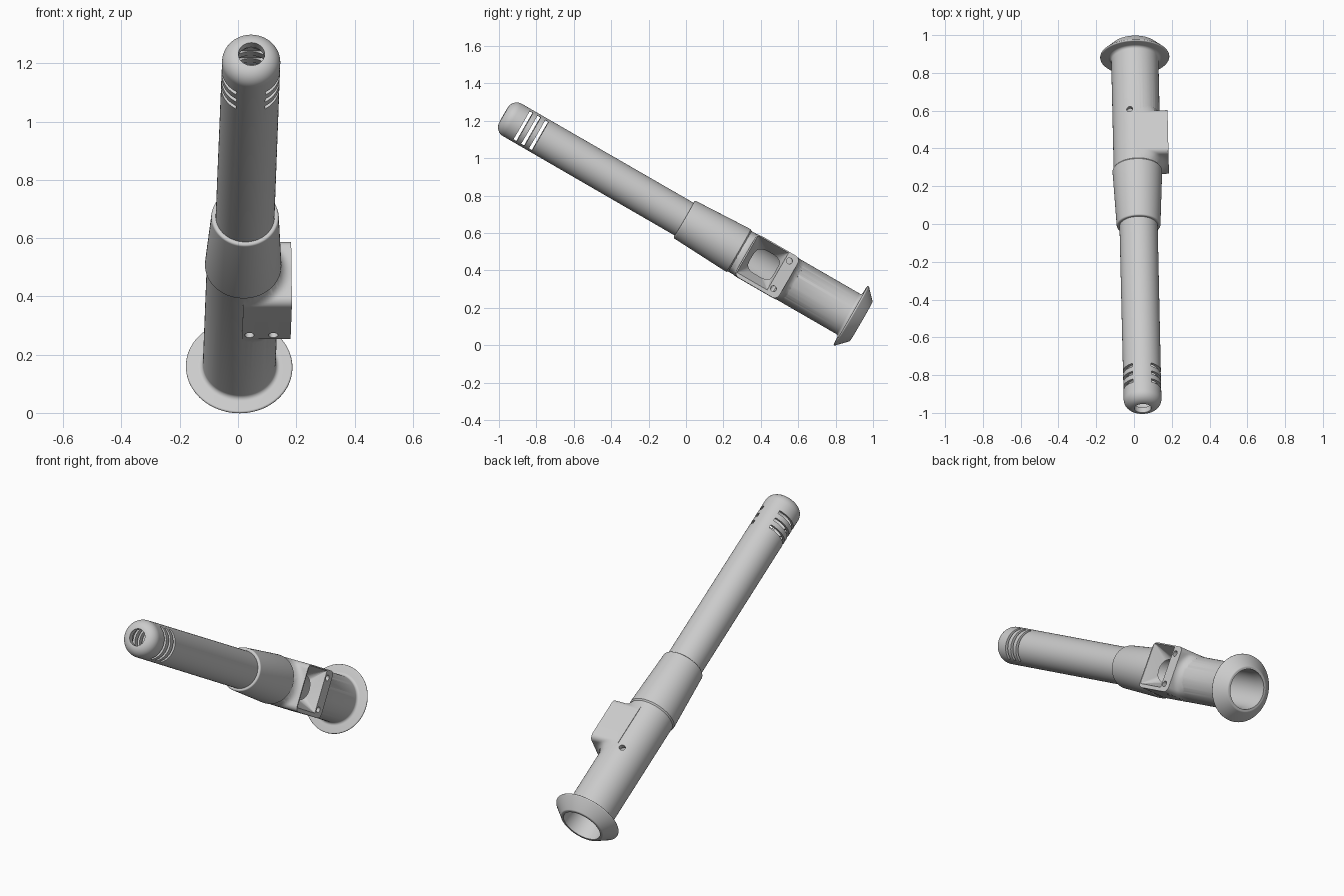
import bpy, bmesh, math
from mathutils import Matrix, Vector

cube = bpy.data.objects.get("Cube")
if cube:
    bpy.data.objects.remove(cube, do_unlink=True)

grey = bpy.data.materials.new("matte grey")
grey.use_nodes = True
grey.diffuse_color = (0.6, 0.6, 0.6, 1)
grey.node_tree.nodes["Principled BSDF"].inputs["Base Color"].default_value = (0.6, 0.6, 0.6, 1)

# Local frame: z runs along the tube towards the tip, x is the side port direction
PLACE = (Matrix.Translation((0.0175, 0.2895, 0.5014))
         @ Matrix.Rotation(0.0228, 4, 'Z') @ Matrix.Rotation(math.radians(60), 4, 'X'))
BODY_R = 0.125


def add_object(name, bm):
    bmesh.ops.recalc_face_normals(bm, faces=bm.faces)
    mesh = bpy.data.meshes.new(name)
    bm.to_mesh(mesh)
    bm.free()
    mesh.materials.append(grey)
    ob = bpy.data.objects.new(name, mesh)
    bpy.context.collection.objects.link(ob)
    return ob


def arc(r, z, rad, a0, a1, n=8):
    """Arc points (radius, height) for a lathe profile."""
    steps = [math.radians(a0 + (a1 - a0) * i / n) for i in range(n + 1)]
    return [(r + rad * math.cos(a), z + rad * math.sin(a)) for a in steps]


def lathe(name, profile, sides=96):
    """Capped solid of revolution about z."""
    bm = bmesh.new()
    rings = []
    for r, z in profile:
        angles = [math.tau * i / sides for i in range(sides)]
        rings.append([bm.verts.new((r * math.cos(a), r * math.sin(a), z)) for a in angles])
    for a, b in zip(rings, rings[1:]):
        for i in range(sides):
            j = (i + 1) % sides
            bm.faces.new((a[i], a[j], b[j], b[i]))
    bm.faces.new(rings[0])
    bm.faces.new(rings[-1])
    return add_object(name, bm)


def box(name, centre, size):
    bm = bmesh.new()
    bmesh.ops.create_cube(bm, size=1, matrix=Matrix.Translation(centre) @ Matrix.Diagonal((*size, 1)))
    return add_object(name, bm)


def drill(name, start, direction, depth, radius=0.016):
    """Cylinder going from start along direction."""
    d = Vector(direction)
    bm = bmesh.new()
    turn = d.to_track_quat('Z', 'Y').to_matrix().to_4x4()
    bmesh.ops.create_cone(bm, cap_ends=True, segments=24, radius1=radius, radius2=radius, depth=depth,
                          matrix=Matrix.Translation(Vector(start) + d * depth / 2) @ turn)
    return add_object(name, bm)


def combine(target, other, operation):
    mod = target.modifiers.new(operation.lower(), 'BOOLEAN')
    mod.operation, mod.object, mod.solver = operation, other, 'EXACT'
    bpy.context.view_layer.objects.active = target
    bpy.ops.object.modifier_apply(modifier=mod.name)
    bpy.data.objects.remove(other, do_unlink=True)


# Outer shell: flange, body, tapered sleeve, front tube, rounded tip
outer = [(0.108, -0.748)]
outer += arc(0.118, -0.738, 0.010, -90, -35, 4)
outer += arc(0.177, -0.687, 0.006, -40, 90, 6)
outer += arc(0.141, -0.665, 0.016, 270, 180, 6)
outer += [(BODY_R, 0.002), (0.131, 0.010), (0.131, 0.022)]
outer += arc(0.108, 0.338, 0.008, 0, 90, 4)
outer += [(0.101, 0.346)]
outer += arc(0.045, 1.406, 0.055, 0, 90, 12)
tube = lathe("hollow_tube_with_side_port", outer)


# Side port block with rounded corners, its ends blending into the round body
def port_block():
    zmid, hz, hp, rc, face, fil = -0.163, 0.133, 0.128, 0.03, 0.167, 0.045
    outline = []
    for k, (sy, sz) in enumerate(((1, 1), (-1, 1), (-1, -1), (1, -1))):
        for i in range(9):
            a = math.radians(90 * k + 90 * i / 8)
            outline.append((sy * (hp - rc) + rc * math.cos(a), sz * (hz - rc) + rc * math.sin(a)))
        # split the end edges so the blend can follow the body
        if k in (0, 2):
            outline += [(sy * (hp - rc) * (1 - i / 8), sz * hz) for i in range(1, 16)]
    bm = bmesh.new()
    rings = []
    for n in range(19):
        x = face * n / 18
        ring = []
        for y, z in outline:
            gap = x - math.sqrt(max(BODY_R ** 2 - y * y, 0))
            gap = min(max(gap, 0), fil)
            flare = fil - math.sqrt(fil ** 2 - (fil - gap) ** 2)
            weight = max(0, (abs(z) - (hz - rc)) / rc)
            ring.append(bm.verts.new((x, y, zmid + z + math.copysign(flare * weight, z))))
        rings.append(ring)
    m = len(outline)
    for a, b in zip(rings, rings[1:]):
        for i in range(m):
            bm.faces.new((a[i], a[(i + 1) % m], b[(i + 1) % m], b[i]))
    bm.faces.new(rings[0])
    bm.faces.new(rings[-1])
    return add_object("side_port", bm)


combine(tube, port_block(), 'UNION')

# Bore running the whole length, narrowing at the tip
bore = [(0.108, -0.80), (0.108, -0.72), (0.102, -0.68), (0.102, -0.02), (0.085, 0.05)]
bore += arc(0.045, 1.39, 0.04, 0, 90, 8) + [(0.045, 1.5)]
combine(tube, lathe("bore_cutter", bore), 'DIFFERENCE')


# Funnel from the rectangular port mouth down to a round hole
def funnel():
    bm = bmesh.new()
    for y in (-0.108, 0.122):
        for z in (-0.225, -0.037):
            bm.verts.new((0.168, y, z))
            bm.verts.new((0.2, y, z))
    for i in range(32):
        a = math.tau * i / 32
        for x in (0.085, 0.05):
            bm.verts.new((x, 0.006 + 0.058 * math.cos(a), -0.147 + 0.058 * math.sin(a)))
    bmesh.ops.convex_hull(bm, input=bm.verts)
    loose = [v for v in bm.verts if not v.link_faces]
    bmesh.ops.delete(bm, geom=loose, context='VERTS')
    return add_object("funnel_cutter", bm)


combine(tube, funnel(), 'DIFFERENCE')

# Three slots through both sides near the tip
for k in range(3):
    slot = box("slot_cutter", (0, 0, 1.245 + 0.048 * k), (0.4, 0.174, 0.02))
    combine(tube, slot, 'DIFFERENCE')

# Screw holes: port face, underside and top
holes = [((0.2, 0.086, -0.25), (-1, 0, 0), 0.08),
         ((0.2, -0.085, -0.25), (-1, 0, 0), 0.08),
         ((0.025, -0.16, -0.248), (0, 1, 0), 0.09),
         ((0.107, -0.16, -0.248), (0, 1, 0), 0.09),
         ((-0.033, 0.16, -0.30), (0, -1, 0), 0.09)]
for start, direction, depth in holes:
    combine(tube, drill("hole_cutter", start, direction, depth), 'DIFFERENCE')

# Tilt into place and smooth the round surfaces
tube.data.transform(PLACE)
bpy.ops.object.select_all(action='DESELECT')
tube.select_set(True)
bpy.context.view_layer.objects.active = tube
bpy.ops.object.shade_smooth_by_angle(angle=math.radians(30))
